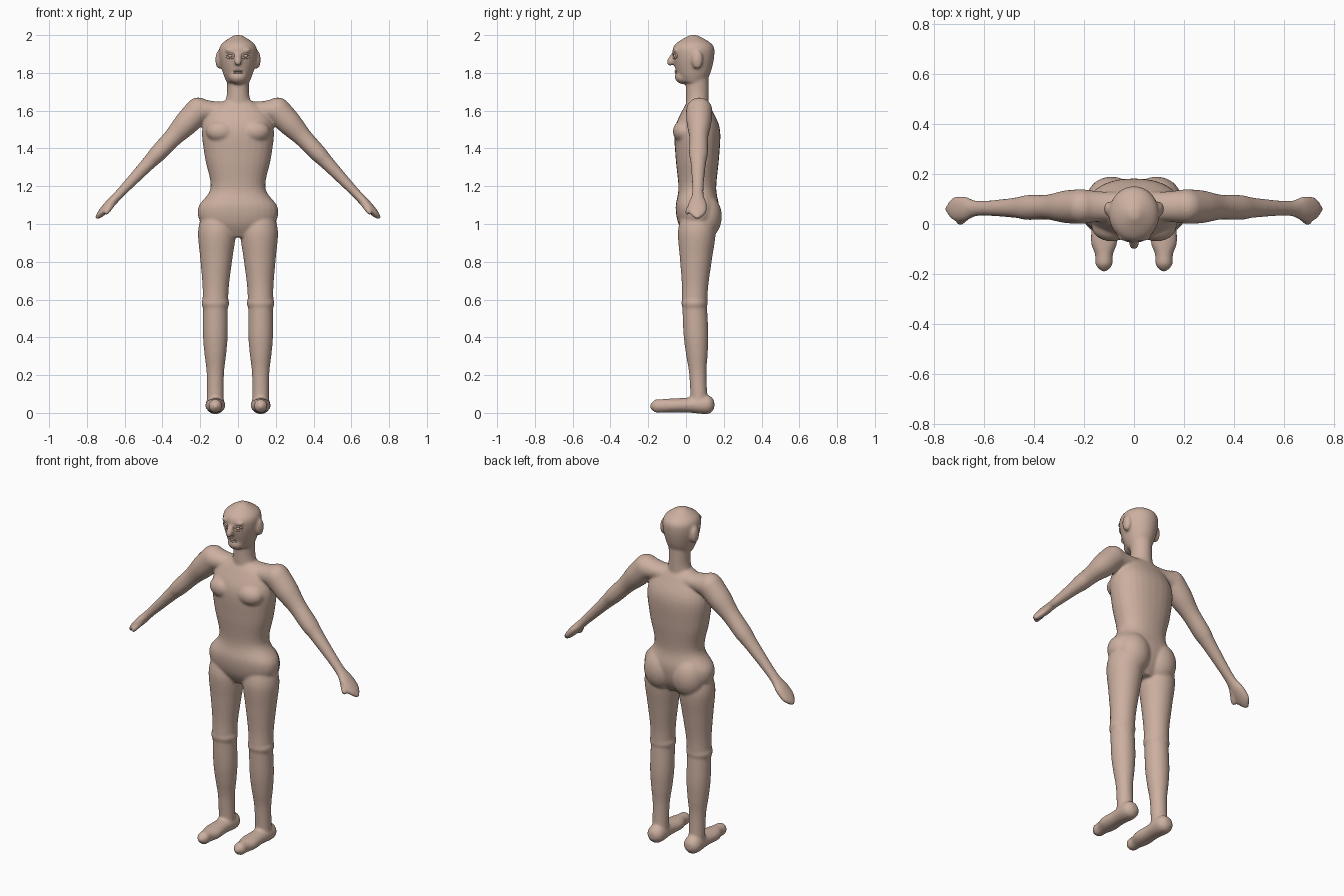
import bpy, bmesh, math
from mathutils import Vector, Matrix

cube = bpy.data.objects.get("Cube")
if cube:
    bpy.data.objects.remove(cube)

skin = bpy.data.materials.new("skin")
skin.use_nodes = True
skin.diffuse_color = (.6, .43, .35, 1)
skin.node_tree.nodes["Principled BSDF"].inputs["Base Color"].default_value = skin.diffuse_color

UP = Vector((0, 0, 1))
BACK = Vector((0, 1, 0))


def spline(sections, steps=5):
    """Smooth a list of (position, width, depth) sections; depth defaults to width."""
    keys = [Vector((s[0], s[1], s[-1])) for s in sections]
    keys = [keys[0]] + keys + [keys[-1]]
    smooth_keys = []
    for before, start, end, after in zip(keys, keys[1:], keys[2:], keys[3:]):
        for step in range(steps):
            t = step / steps
            pull_in = (end - before) / 2
            pull_out = (after - start) / 2
            ease = t * t * (3 - 2 * t)
            smooth_keys.append(start.lerp(end, ease)
                               + pull_in * t * (1 - t) ** 2
                               - pull_out * t * t * (1 - t))
    return smooth_keys + [keys[-1]]


def limb(bm, start, end, sections, side=1, depth_axis=BACK, boxiness=1, sides=28):
    """Skin oval sections along the line from start to end."""
    start, end = Vector(start), Vector(end)
    direction = (end - start).normalized()
    across = depth_axis.cross(direction).normalized()
    deep = direction.cross(across)
    rings = []
    for position, width, depth in spline(sections):
        centre = start.lerp(end, position)
        ring = []
        for k in range(sides):
            angle = math.tau * k / sides
            c, s = (math.copysign(abs(v) ** boxiness, v)
                    for v in (math.cos(angle), math.sin(angle)))
            point = centre + across * c * width + deep * s * depth
            ring.append(bm.verts.new((point.x * side, point.y, point.z)))
        rings.append(ring)
    for lower, upper in zip(rings, rings[1:]):
        for k in range(sides):
            n = (k + 1) % sides
            bm.faces.new((lower[k], lower[n], upper[n], upper[k]))
    bm.faces.new(rings[0][::-1])
    bm.faces.new(rings[-1])


def ball(bm, centre, radii, side=1):
    """Add an ellipsoid, mirrored across the middle when side is negative."""
    x, y, z = centre
    matrix = Matrix.Translation((x * side, y, z)) @ Matrix.Diagonal((*radii, 1))
    bmesh.ops.create_uvsphere(bm, u_segments=24, v_segments=16, radius=1, matrix=matrix)


def finish(name, bm):
    """Turn the collected shells into a smooth object."""
    bmesh.ops.recalc_face_normals(bm, faces=bm.faces)
    for face in bm.faces:
        face.smooth = True
    mesh = bpy.data.meshes.new(name)
    bm.to_mesh(mesh)
    bm.free()
    mesh.materials.append(skin)
    body_part = bpy.data.objects.new(name, mesh)
    bpy.context.collection.objects.link(body_part)
    return body_part


def upright(bm, y, sections, boxiness=1):
    """Build a central column whose section positions are heights."""
    foot = BACK * y
    limb(bm, foot, foot + UP, sections, boxiness=boxiness)


bm = bmesh.new()

# Torso, neck and skull
upright(bm, .06, [(.93, .06), (1, .19, .1), (1.09, .21, .115), (1.19, .145, .1),
                  (1.35, .175, .115), (1.5, .19, .12), (1.6, .15, .08), (1.65, .08, .05)],
        boxiness=.9)
upright(bm, .06, [(1.58, .09, .06), (1.68, .06), (1.78, .06)])
upright(bm, .04, [(1.75, .06), (1.8, .08, .09), (1.89, .1, .11), (1.95, .09, .1), (2, .02)])

# Jaw and nose
ball(bm, (0, -.01, 1.78), (.05, .05, .04))
limb(bm, (0, -.06, 1.91), (0, -.09, 1.84), [(0, .01), (.7, .02), (1, .01)])

# Joints of the left side
shoulder = Vector((.21, .07, 1.6))
fingertip = Vector((.75, .06, 1.03))
hip = Vector((.11, .06, 1.05))
knee = Vector((.12, .045, .58))
ankle = Vector((.12, .07, .05))
heel = Vector((.12, .15, .045))
toe = Vector((.12, -.19, .035))

for side in (1, -1):
    # Ear and brow
    ball(bm, (.1, .06, 1.87), (.02, .03, .05), side)
    ball(bm, (.04, -.05, 1.92), (.03, .02, .01), side)

    # Chest muscle and buttock
    ball(bm, (.09, -.01, 1.49), (.08, .06, .06), side)
    ball(bm, (.09, .1, 1.04), (.1, .09, .12), side)

    # Collar, then the straight arm with its mitten hand
    limb(bm, BACK * .07 + UP * shoulder.z, shoulder, [(0, .05, .06), (.6, .05, .06), (1, .07)], side)
    ball(bm, shoulder, (.07, .07, .07), side)
    limb(bm, shoulder, fingertip,
         [(0, .07), (.12, .065), (.25, .05), (.4, .045, .05), (.5, .037, .04),
          (.76, .025, .03), (.87, .025, .05), (.95, .02, .045), (1, .01)], side)
    wrist = shoulder.lerp(fingertip, .8)
    limb(bm, wrist, wrist + Vector((.06, -.06, -.09)), [(0, .02), (.8, .016), (1, .01)], side)

    # Thigh, knee and shin
    limb(bm, knee, hip, [(0, .068), (.2, .07), (.5, .085), (.8, .1), (1, .08)], side)
    ball(bm, knee, (.074, .07, .05), side)
    limb(bm, ankle, knee, [(0, .045), (.3, .046), (.5, .058), (.7, .066), (1, .065)], side)

    # Foot
    limb(bm, heel, toe, [(0, .02), (.1, .05), (.4, .048, .04), (.65, .053, .038),
                         (.8, .036), (.92, .034), (1, .01)], side, depth_axis=UP)

# Merge all the volumes into one smooth skin
body = finish("body", bm)
remesh = body.modifiers.new("merge", 'REMESH')
remesh.mode = 'VOXEL'
remesh.voxel_size = .007
remesh.use_smooth_shade = True
soften = body.modifiers.new("soften", 'SMOOTH')
soften.factor = .5
soften.iterations = 9

# Eyes, each inside a raised ring of eyelid that follows the face
for side, label in ((1, "left"), (-1, "right")):
    bm = bmesh.new()
    ball(bm, (.04, -.055, 1.89), (.012, .012, .01), side)
    finish(label + "_eye", bm)

    curve = bpy.data.curves.new(label + "_eyelid", 'CURVE')
    curve.dimensions = '3D'
    curve.bevel_depth = .005
    curve.materials.append(skin)
    rim = curve.splines.new('POLY')
    rim.points.add(23)
    rim.use_cyclic_u = True
    for k, point in enumerate(rim.points):
        angle = math.tau * k / len(rim.points)
        x = .04 + .02 * math.cos(angle)
        y = .04 - .11 * math.sqrt(1 - (x / .1) ** 2)
        point.co = (x * side, y, 1.89 + .012 * math.sin(angle), 1)
    bpy.context.collection.objects.link(bpy.data.objects.new(label + "_eyelid", curve))

# Lips
bm = bmesh.new()
for z in (1.8, 1.81):
    ball(bm, (0, -.045, z), (.025, .015, .006))
finish("lips", bm)
